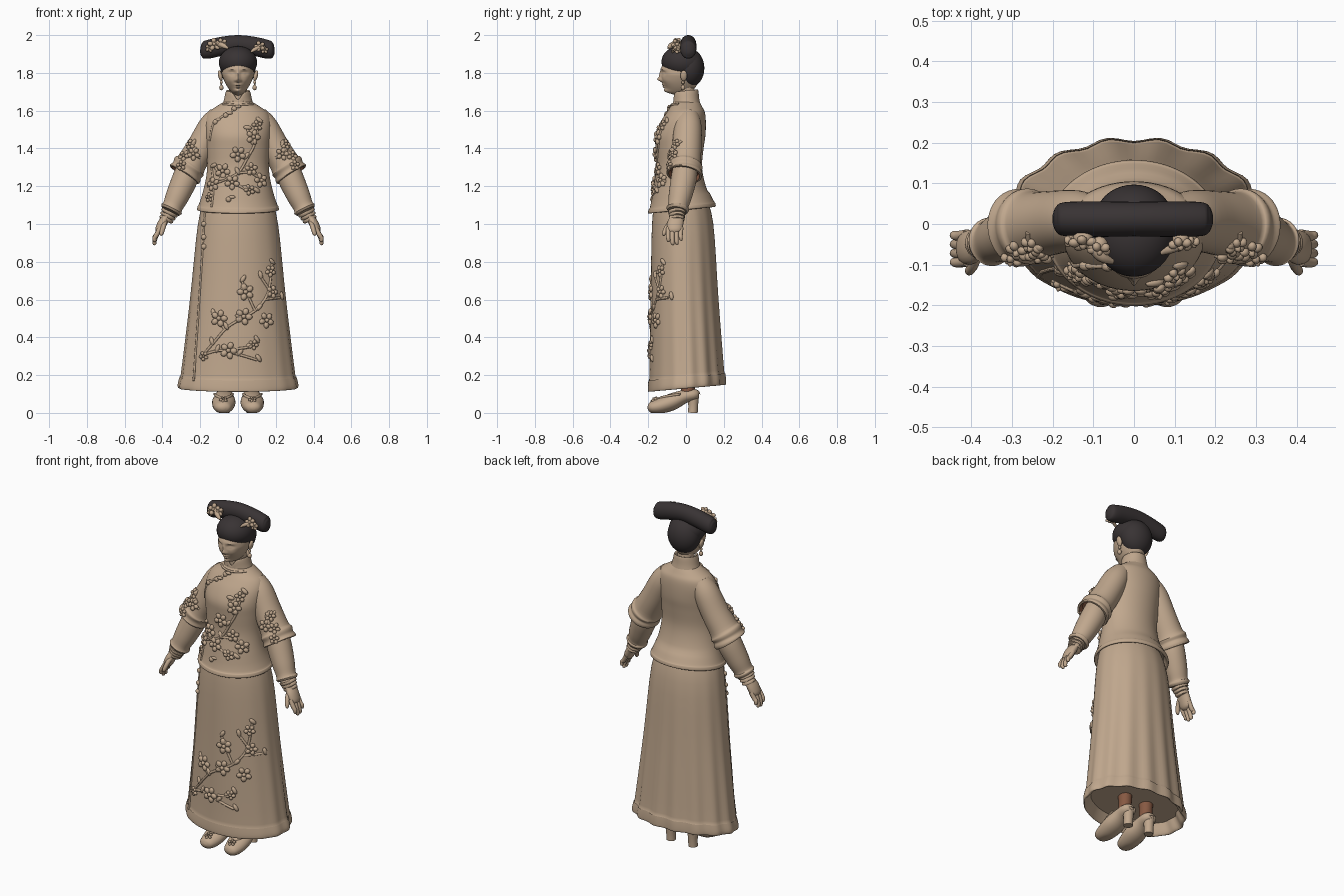
import bpy, bmesh, math, random
from mathutils import Vector, Matrix
from mathutils.bvhtree import BVHTree

random.seed(4)
if "Cube" in bpy.data.objects:
    bpy.data.objects.remove(bpy.data.objects["Cube"])


def material(name, rgb):
    m = bpy.data.materials.new(name)
    m.use_nodes = True
    m.diffuse_color = (*rgb, 1)
    m.node_tree.nodes["Principled BSDF"].inputs["Base Color"].default_value = (*rgb, 1)
    return m


TAN = material("warm tan", (.53, .39, .27))
DARK = material("dark hair", (.04, .033, .034))
BROWN = material("red brown", (.24, .1, .055))
X, Y = Vector((1, 0, 0)), Vector((0, 1, 0))


def finish(name, bm, *mats):
    """Turn a bmesh into a smooth object; return a tree for projecting details."""
    bmesh.ops.recalc_face_normals(bm, faces=bm.faces[:])
    tree = BVHTree.FromBMesh(bm)
    me = bpy.data.meshes.new(name)
    bm.to_mesh(me)
    bm.free()
    for m in mats:
        me.materials.append(m)
    me.shade_smooth()
    me.set_sharp_from_angle(angle=math.radians(50))
    bpy.context.collection.objects.link(bpy.data.objects.new(name, me))
    return tree


def smooth(pts, k):
    """Resample a list of tuples along a smooth spline."""
    p, out = [pts[0], *pts, pts[-1]], []
    for a, b, c, d in zip(p, p[1:], p[2:], p[3:]):
        for t in (j / k for j in range(k)):
            out.append([.5 * (2*q + (r-o)*t + (2*o-5*q+4*r-s)*t*t + (3*q-o-3*r+s)*t**3)
                        for o, q, r, s in zip(a, b, c, d)])
    return out + [list(pts[-1])]


def skin(bm, rings):
    """Bridge rings of points and close both ends; return the last cap."""
    vs = [[bm.verts.new(p) for p in ring] for ring in rings]
    n = len(vs[0])
    for a, b in zip(vs, vs[1:]):
        for i in range(n):
            bm.faces.new((a[i], a[(i+1) % n], b[(i+1) % n], b[i]))
    bm.faces.new(vs[0])
    return bm.faces.new(vs[-1])


def tube(bm, pts, sides=12, squash=1, ref=Y, k=4):
    """Tube through (x, y, z, radius) points."""
    pts = smooth(pts, k)
    rings = []
    for i, p in enumerate(pts):
        t = Vector(pts[min(i+1, len(pts)-1)][:3]) - Vector(pts[max(i-1, 0)][:3])
        u = ref.cross(t).normalized()
        v = t.normalized().cross(u)
        turn = [math.tau * j / sides for j in range(sides)]
        rings.append([Vector(p[:3]) + p[3] * (u*math.cos(a) + v*math.sin(a)*squash) for a in turn])
    return skin(bm, rings)


def loft(bm, rows, warp=lambda v, a: v, sides=96, k=4):
    """Stack of ovals from (z, half width, front y, back y)."""
    rings = []
    for z, rx, yf, yb in smooth(rows, k):
        turn = [math.tau * j / sides for j in range(sides)]
        rings.append([warp(Vector((rx*math.sin(a), (yf+yb)/2 - (yb-yf)/2*math.cos(a), z)), a)
                      for a in turn])
    return skin(bm, rings)


def ball(bm, loc, scale, rot=Matrix(), seg=10):
    m = Matrix.Translation(loc) @ rot @ Matrix.Diagonal((*scale, 1))
    return bmesh.ops.create_uvsphere(bm, u_segments=seg, v_segments=seg*2//3, radius=1, matrix=m)["verts"]


def hit(tree, x, z):
    loc, nor = tree.ray_cast((x, -1, z), Y)[:2]
    return (loc, nor) if loc else tree.find_nearest((x, -.1, z))[:2]


def blossom(bm, loc, nor, r):
    """Five flat petals round a raised centre."""
    rot = nor.to_track_quat('Z', 'X').to_matrix().to_4x4()
    start = random.random()
    for i in range(5):
        spin = rot @ Matrix.Rotation(start + math.tau*i/5, 4, 'Z')
        ball(bm, loc + spin @ Vector((r*.62, 0, .003)), (r*.42, r*.36, .011), spin)
    ball(bm, loc + nor*.006, (r*.28, r*.28, .013), rot)


def branch(bm, tree, pts, r=.007):
    """Raised cord on a surface, from (x, z) points."""
    tube(bm, [(*hit(tree, x, z)[0], r) for x, z in smooth(pts, 3)], 8, k=2)


def embroider(name, tree, branches, flowers):
    bm = bmesh.new()
    for pts in branches:
        branch(bm, tree, pts)
        for x, z in pts[1:]:
            loc, nor = hit(tree, x + random.uniform(-.015, .015), z + .01)
            rot = nor.to_track_quat('Z', 'X').to_matrix().to_4x4()
            ball(bm, loc, (.024, .012, .011), rot @ Matrix.Rotation(random.random()*3, 4, 'Z'))
    for x, z, r in flowers:
        blossom(bm, *hit(tree, x, z), r)
    finish(name, bm, TAN)


# Long skirt: plain front, pleats growing round the sides and back, hem lower in front
def pleat(v, a):
    low = max(0, min(1, (1.15 - v.z) / .9))
    f = 1 + .028 * low * (.5 - .5*math.cos(a)) * math.cos(15*a)
    return Vector((v.x*f, v.y*f, v.z + .09*v.y*low))


bm = bmesh.new()
loft(bm, [(.19, .27, -.17, .17), (.14, .295, -.19, .195), (.13, .312, -.2, .208), (.15, .316, -.202, .21),
          (.19, .306, -.199, .207), (.21, .299, -.194, .2), (.6, .253, -.187, .172),
          (1.0, .212, -.18, .145), (1.16, .17, -.16, .1)], pleat)
skirt = finish("skirt", bm, TAN)

bm = bmesh.new()
branch(bm, skirt, [(-.175, 1.06), (-.205, .6), (-.235, .17)], .006)
for z in (1.0, .93, .88):
    loc, nor = hit(skirt, -.18, z)
    ball(bm, loc, (.017, .014, .015))
    ball(bm, loc + X*.02, (.025, .008, .007))
finish("skirt_front_edge", bm, TAN)

embroider("skirt_embroidery", skirt,
          [[(-.2, .29), (-.13, .37), (-.06, .45), (.02, .5), (.1, .55), (.16, .64), (.18, .79)],
           [(-.07, .44), (-.12, .52)], [(-.2, .3), (-.1, .33), (0, .31), (.1, .28)],
           [(.09, .54), (.04, .65), (.02, .7)], [(.14, .6), (.22, .61)],
           [(0, .34), (.06, .35), (.1, .38)], [(.16, .66), (.12, .72)]],
          [(-.1, .5, .045), (.03, .51, .045), (.15, .49, .042), (.04, .64, .045), (.18, .64, .035),
           (.17, .75, .032), (-.05, .33, .045), (.08, .36, .028), (-.18, .3, .026)])


# Fitted jacket with a rolled hem
def jacket_hem(v, a):
    return v + Vector((0, 0, .1*v.y if v.z < 1.15 else 0))


bm = bmesh.new()
loft(bm, [(1.11, .19, -.17, .125), (1.078, .205, -.19, .145), (1.078, .216, -.201, .157),
          (1.095, .214, -.198, .155), (1.11, .206, -.19, .146), (1.2, .178, -.172, .105),
          (1.3, .163, -.156, .085), (1.4, .168, -.161, .093), (1.47, .174, -.163, .103),
          (1.54, .176, -.135, .105), (1.59, .158, -.103, .1), (1.62, .118, -.083, .086),
          (1.65, .07, -.065, .07)], jacket_hem)
jacket = finish("jacket", bm, TAN)

bm = bmesh.new()
branch(bm, jacket, [(0, 1.635), (-.03, 1.6), (-.08, 1.57), (-.13, 1.53), (-.15, 1.44)], .006)
branch(bm, jacket, [(-.14, 1.3), (-.13, 1.2), (-.14, 1.09)], .006)
for x, z in ((-.02, 1.61), (-.065, 1.575), (-.12, 1.54), (-.14, 1.23), (-.05, 1.13)):
    loc, nor = hit(jacket, x, z)
    ball(bm, loc, (.015, .013, .015))
    ball(bm, loc + Vector((.018, 0, .012)), (.02, .009, .009))
finish("jacket_fastening", bm, TAN)

embroider("jacket_embroidery", jacket,
          [[(-.16, 1.2), (-.08, 1.23), (0, 1.27), (.05, 1.35), (.09, 1.43), (.11, 1.54)],
           [(.08, 1.42), (.05, 1.5)], [(0, 1.27), (.07, 1.27), (.14, 1.22)],
           [(-.08, 1.23), (-.12, 1.3)], [(-.03, 1.22), (.05, 1.18), (.09, 1.17)]],
          [(0, 1.37, .042), (.08, 1.46, .04), (.1, 1.52, .03), (.07, 1.29, .035), (.12, 1.23, .04),
           (-.08, 1.28, .042), (-.03, 1.22, .04), (-.13, 1.21, .038), (.06, 1.18, .03), (-.15, 1.14, .026)])


# Standing collar, dipping open at the throat
def collar_notch(v, a):
    dip = .04 * math.exp(-(v.x/.022)**2) if v.y < 0 and v.z > 1.66 else 0
    return v + Vector((0, .06*dip, .1*v.y - dip + .006))


bm = bmesh.new()
loft(bm, [(1.61, .088, -.07, .078), (1.65, .075, -.068, .07), (1.69, .066, -.069, .066),
          (1.7, .061, -.064, .061), (1.685, .052, -.056, .053), (1.64, .05, -.05, .05)], collar_notch)
branch(bm, jacket, [(-.08, 1.635), (0, 1.63), (.08, 1.635)], .006)
finish("collar", bm, TAN)

# Arms: wide sleeve, inner sleeve, wrist rings and hand
for s, side in ((1, "left"), (-1, "right")):
    bm = bmesh.new()
    cap = tube(bm, [(s*.1, .012, 1.575, .055), (s*.14, .01, 1.515, .07), (s*.195, .004, 1.41, .075),
                    (s*.245, -.004, 1.325, .08), (s*.258, -.006, 1.305, .09), (s*.27, -.008, 1.285, .085),
                    (s*.28, -.009, 1.268, .092), (s*.285, -.01, 1.26, .089)], 40, 1.04)
    bmesh.ops.recalc_face_normals(bm, faces=bm.faces[:])
    rim = bmesh.ops.inset_individual(bm, faces=[cap], thickness=.01, depth=0)
    lining = bmesh.ops.inset_individual(bm, faces=[cap], thickness=.004, depth=-.03)
    for f in [cap, *lining["faces"]]:
        f.material_index = 1
    sleeve = finish(side + "_wide_sleeve", bm, TAN, BROWN)
    embroider(side + "_sleeve_embroidery", sleeve, [[(s*.2, 1.35), (s*.25, 1.38), (s*.26, 1.44)]],
              [(s*.235, 1.37, .035), (s*.285, 1.36, .032), (s*.25, 1.42, .03), (s*.3, 1.31, .028)])

    bm = bmesh.new()
    tube(bm, [(s*.255, -.005, 1.31, .062), (s*.28, -.012, 1.24, .068), (s*.32, -.03, 1.15, .062),
              (s*.345, -.042, 1.095, .054), (s*.352, -.044, 1.08, .06), (s*.358, -.046, 1.068, .052)], 32)
    finish(side + "_inner_sleeve", bm, TAN)
    bm = bmesh.new()
    for i in range(3):
        x, z, r = .359 + .008*i, 1.068 - .017*i, .046 - .004*i
        tube(bm, [(s*x, -.047, z, r - .008), (s*(x+.002), -.047, z-.004, r),
                  (s*(x+.006), -.048, z-.013, r), (s*(x+.008), -.048, z-.017, r-.008)], 24)
    finish(side + "_wrist_rings", bm, TAN)
    bm = bmesh.new()
    tube(bm, [(s*.365, -.048, 1.06, .024), (s*.385, -.05, 1.03, .023), (s*.402, -.057, 1.0, .025),
              (s*.418, -.06, .965, .022), (s*.425, -.06, .95, .01)], 20, 1.7)
    for i, tip in enumerate((.905, .888, .89, .912)):
        y = -.092 + .022*i
        tube(bm, [(s*.41, y, .98, .013), (s*.43, y-.003, .945, .0125), (s*.442, y-.002, tip+.02, .011),
                  (s*.441, y, tip+.005, .009), (s*.44, y, tip, .003)], 10)
    tube(bm, [(s*.385, -.07, 1.02, .013), (s*.395, -.1, .985, .013), (s*.405, -.116, .95, .011),
              (s*.407, -.118, .938, .004)], 10, ref=X)
    finish(side + "_hand", bm, TAN)

    # Heeled shoe and ankle
    bm = bmesh.new()
    tube(bm, [(s*.08, -.203, .026, .008), (s*.08, -.188, .028, .028), (s*.078, -.14, .036, .04),
              (s*.075, -.075, .058, .045), (s*.073, -.01, .086, .036), (s*.072, .04, .096, .032),
              (s*.072, .065, .1, .02), (s*.072, .068, .1, .006)], 24, 1.38, ref=X)
    tube(bm, [(s*.072, .038, .1, .032), (s*.072, .038, .04, .026), (s*.072, .036, 0, .026)], 20)
    tube(bm, [(s*.125, -.03, .1, .006), (s*.11, -.1, .088, .008), (s*.076, -.14, .075, .01),
              (s*.042, -.1, .088, .008), (s*.027, -.03, .1, .006)], 8, ref=Vector((0, 0, 1)))
    blossom(bm, Vector((s*.077, -.165, .066)), Vector((0, -.6, .8)), .022)
    for v in bm.verts:
        v.co.z = max(v.co.z, 0)
    finish(side + "_shoe", bm, TAN)
    bm = bmesh.new()
    tube(bm, [(s*.073, .008, .1, .036), (s*.073, .012, .15, .036), (s*.073, .012, .22, .04)], 20)
    finish(side + "_ankle", bm, BROWN)

    # Ear and drop earring
    bm = bmesh.new()
    ball(bm, (s*.094, -.012, 1.785), (.011, .018, .03), Matrix.Rotation(s*.25, 4, 'Y'), 16)
    tube(bm, [(s*.09, -.016, 1.76, .003), (s*.088, -.016, 1.73, .003)], 6)
    for z, r in ((1.75, .008), (1.722, .012)):
        ball(bm, (s*.088, -.016, z), (r, r, r * 1.2))
    finish(side + "_ear_and_earring", bm, TAN)

# Head: sphere narrowed to the chin with soft bumps for the features
bm = bmesh.new()
bumps = [(0, 1.765, .011, .012, .022), (0, 1.79, .009, .02, .01), (0, 1.737, .019, .005, .011),
         (0, 1.725, .015, .004, .012), (0, 1.703, .024, .014, .024), (0, 1.825, .05, .015, .004)]
for s in (1, -1):
    bumps += [(s*.034, 1.799, .018, .01, -.011), (s*.033, 1.797, .011, .005, .008),
              (s*.034, 1.817, .02, .005, .004), (s*.014, 1.76, .006, .006, .007),
              (s*.045, 1.76, .02, .018, .004)]
for v in ball(bm, (0, -.03, 1.795), (.084, .102, .115), seg=96):
    p = v.co
    p.x *= 1 - .25 * max(0, min(1, (1.79 - p.z) / .1))
    if p.y < -.04:
        p.y -= sum(h * math.exp(-((p.x-x)/w)**2 - ((p.z-z)/t)**2) for x, z, w, t, h in bumps)
tube(bm, [(0, .008, 1.62, .052), (0, .002, 1.69, .046), (0, -.008, 1.76, .05)], 32)
finish("head_and_neck", bm, TAN)

# Hair swept up under a curved bar headdress
bm = bmesh.new()
ball(bm, (0, -.02, 1.855), (.101, .11, .086), Matrix.Rotation(-.12, 4, 'X'), 36)
ball(bm, (0, .017, 1.825), (.094, .08, .103), seg=36)
finish("hair", bm, DARK)
bm = bmesh.new()
tube(bm, [(-.2, .012, 1.92, .012), (-.192, .012, 1.92, .035), (-.17, .012, 1.922, .048),
          (-.09, .012, 1.94, .05), (0, .012, 1.951, .049), (.09, .012, 1.94, .05),
          (.165, .012, 1.922, .048), (.186, .012, 1.92, .035), (.194, .012, 1.92, .012)], 28, .87)
finish("headdress_bar", bm, DARK)

# Flowers pinned to the headdress
bm = bmesh.new()
front = Vector((0, -.9, .35)).normalized()
for x, y, z, r in ((-.125, -.045, 1.95, .036), (-.085, -.06, 1.955, .03), (-.15, -.04, 1.93, .024),
                   (.115, -.048, 1.94, .03), (.14, -.042, 1.92, .022)):
    blossom(bm, Vector((x, y, z)), front, r)
    ball(bm, (x, y + .01, z), (r*.7, .02, r*.6))
tube(bm, [(-.11, -.05, 1.955, .012), (-.08, -.08, 1.945, .014), (-.052, -.093, 1.93, .006)], 10)
tube(bm, [(.125, -.05, 1.94, .01), (.09, -.062, 1.925, .011), (.068, -.072, 1.91, .005)], 10)
finish("headdress_flowers", bm, TAN)
